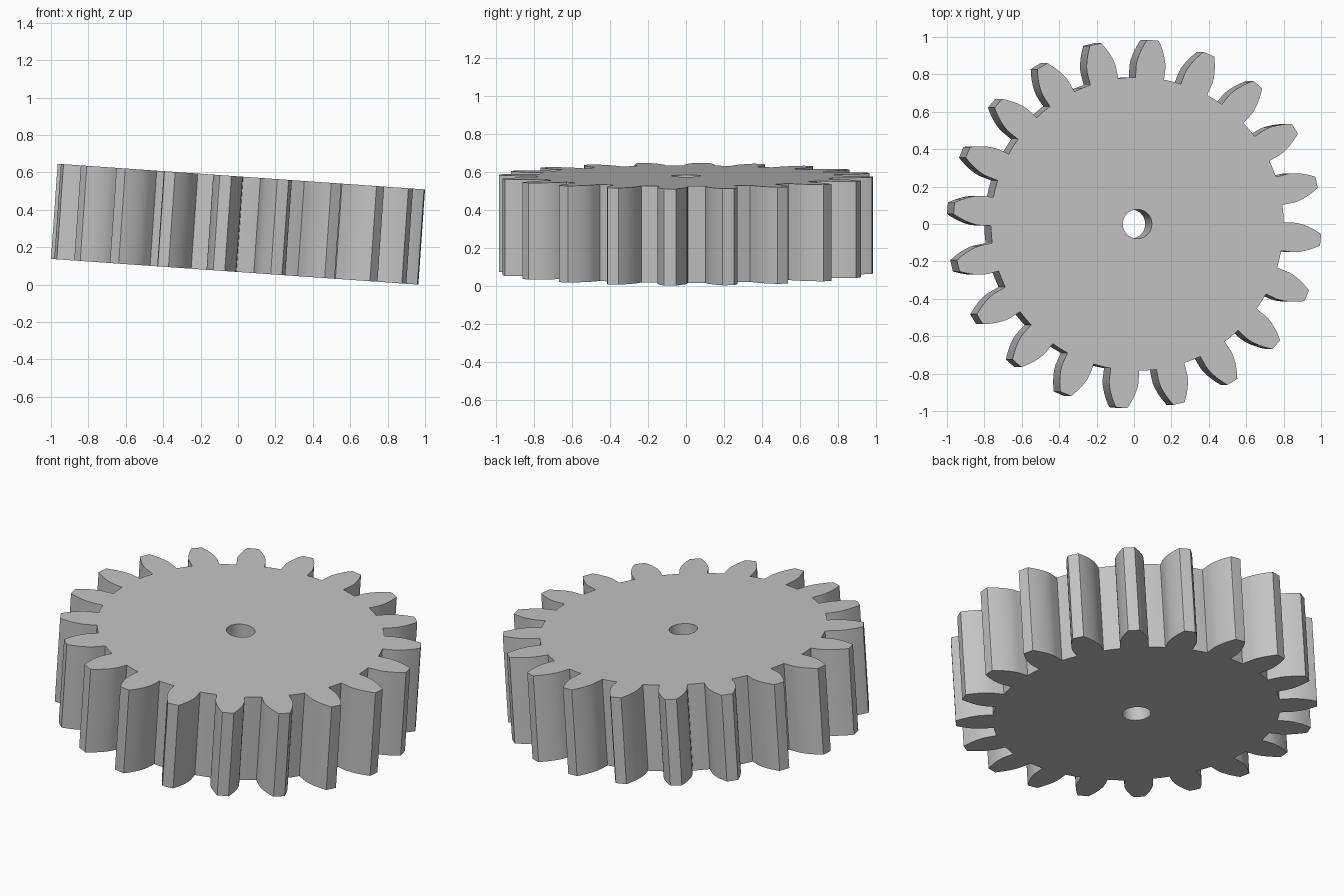
import bpy, bmesh
from math import sin, cos, tan, acos, radians, pi
from mathutils import Matrix, Vector

if "Cube" in bpy.data.objects:
    bpy.data.objects.remove(bpy.data.objects["Cube"], do_unlink=True)

# Gear proportions
TEETH = 20
TIP_R = 0.986
MODULE = TIP_R / (TEETH / 2 + 1)
PITCH_R = MODULE * TEETH / 2
ROOT_R = PITCH_R - 1.25 * MODULE
PRESSURE = radians(20)
BASE_R = PITCH_R * cos(PRESSURE)
BORE_R = 0.078
THICKNESS = 0.51
SPIN = radians(-4.9)
TILT = radians(4)
FLANK_STEPS = 8
BORE_STEPS = 3      # bore segments per tooth


def polar(r, a, z):
    return Vector((r * cos(a), r * sin(a), z))


def involute(r):
    a = acos(min(1, BASE_R / r))
    return tan(a) - a


# One tooth as (radius, angle) points: root, flank, tip, flank, root
base_half = pi / (2 * TEETH) + involute(PITCH_R)
flank = [(ROOT_R, base_half + radians(0.25))]
for i in range(FLANK_STEPS + 1):
    r = BASE_R + (TIP_R - BASE_R) * i / FLANK_STEPS
    flank.append((r, base_half - involute(r)))
tooth = [(r, -a) for r, a in flank] + [(TIP_R, 0)] + flank[::-1]
tooth.append((ROOT_R, pi / TEETH))

bm = bmesh.new()


def ring(profile, z):
    pitch = 2 * pi / TEETH
    return [bm.verts.new(polar(r, a + SPIN + k * pitch, z))
            for k in range(TEETH) for r, a in profile]


start = tooth[0][1]
bore = [(BORE_R, start + 2 * pi / TEETH * i / BORE_STEPS) for i in range(BORE_STEPS)]
half = THICKNESS / 2
outer = [ring(tooth, z) for z in (-half, half)]
inner = [ring(bore, z) for z in (-half, half)]

# Side walls of the teeth and the bore
for low, high in (outer, inner):
    n = len(low)
    for i in range(n):
        j = (i + 1) % n
        bm.faces.new((low[i], low[j], high[j], high[i]))

# Flat caps, one sector per tooth
for out, inn in zip(outer, inner):
    for k in range(TEETH):
        o = [out[(k * len(tooth) + i) % len(out)] for i in range(len(tooth) + 1)]
        b = [inn[(k * BORE_STEPS + i) % len(inn)] for i in range(BORE_STEPS + 1)]
        bm.faces.new(o + b[::-1])
bmesh.ops.recalc_face_normals(bm, faces=bm.faces)

# Lean the wheel sideways and rest it on the ground
bm.transform(Matrix.Rotation(TILT, 4, 'Y'))
lowest = min(v.co.z for v in bm.verts)
bmesh.ops.translate(bm, verts=bm.verts, vec=(0, 0, -lowest))

mesh = bpy.data.meshes.new("gear_wheel")
bm.to_mesh(mesh)
bm.free()
gear = bpy.data.objects.new("gear_wheel", mesh)
bpy.context.collection.objects.link(gear)

# Plain grey metal
grey = bpy.data.materials.new("grey")
grey.use_nodes = True
colour = (0.55, 0.55, 0.55, 1)
grey.diffuse_color = colour
for node in grey.node_tree.nodes:
    if node.type == 'BSDF_PRINCIPLED':
        node.inputs["Base Color"].default_value = colour
mesh.materials.append(grey)

bpy.ops.object.select_all(action='DESELECT')
gear.select_set(True)
bpy.context.view_layer.objects.active = gear
bpy.ops.object.shade_smooth_by_angle(angle=radians(30))
